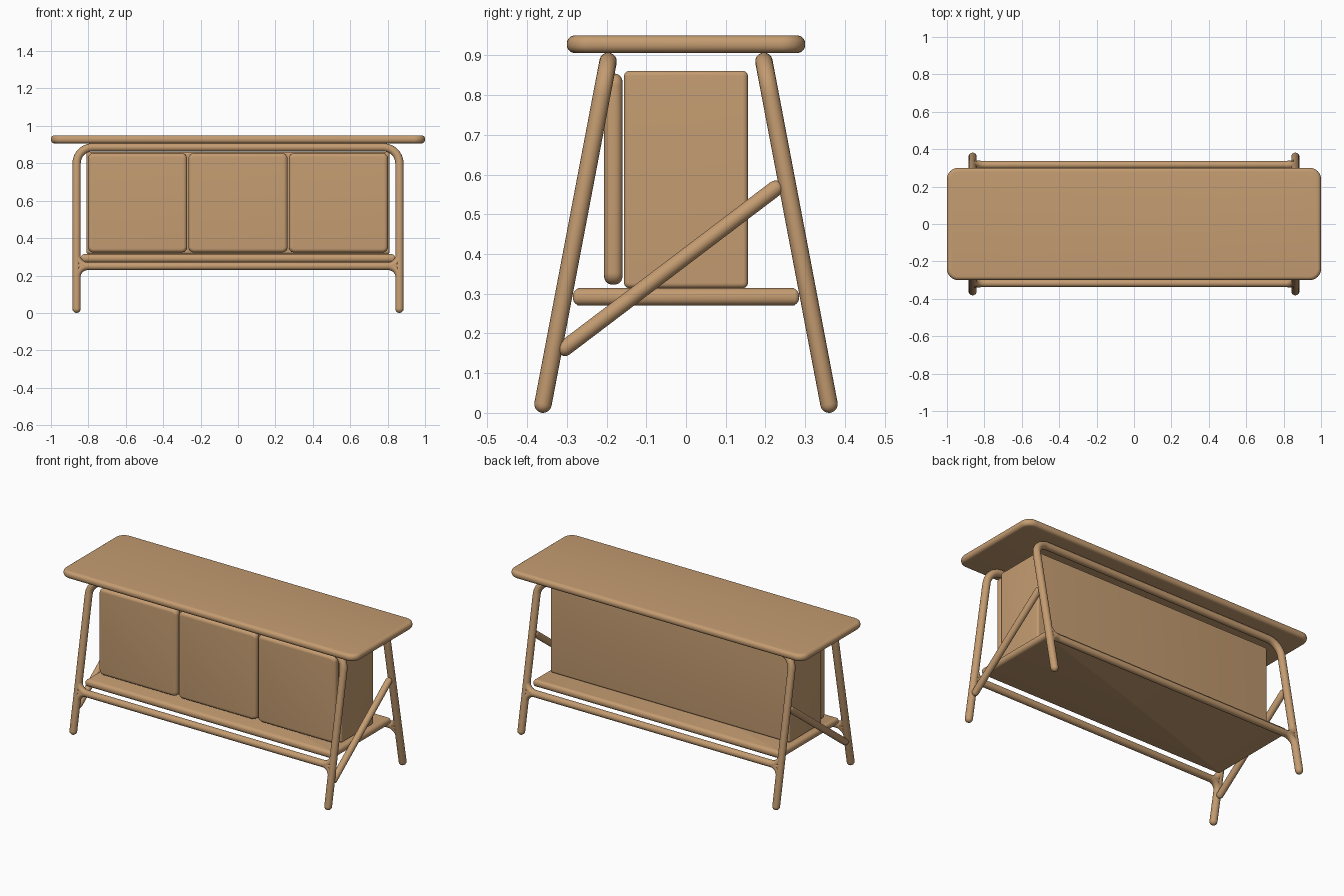
import bpy, bmesh, math
from mathutils import Vector

if "Cube" in bpy.data.objects:
    bpy.data.objects.remove(bpy.data.objects["Cube"])

wood = bpy.data.materials.new("warm_oak")
wood.diffuse_color = (0.552, 0.332, 0.165, 1)
wood.use_nodes = True
wood.node_tree.nodes["Principled BSDF"].inputs["Base Color"].default_value = wood.diffuse_color


def finish(name, mesh):
    mesh.materials.clear()
    mesh.materials.append(wood)
    ob = bpy.data.objects.new(name, mesh)
    bpy.context.collection.objects.link(ob)
    bpy.ops.object.select_all(action='DESELECT')
    ob.select_set(True)
    bpy.context.view_layer.objects.active = ob
    bpy.ops.object.shade_smooth_by_angle(angle=math.radians(35))
    return ob


def slab(name, lo, hi, axis, corner, rim):
    """Board with rounded corners around one axis and a rounded rim."""
    bm = bmesh.new()
    bmesh.ops.create_cube(bm, size=1)
    for v in bm.verts:
        v.co = Vector([lo[i] if v.co[i] < 0 else hi[i] for i in range(3)])
    if corner:
        side = [e for e in bm.edges
                if abs(e.verts[0].co[axis] - e.verts[1].co[axis]) > 1e-5]
        bmesh.ops.bevel(bm, geom=side, offset=corner, segments=8, profile=0.5,
                        affect='EDGES')
    bm.normal_update()
    caps = [f for f in bm.faces if abs(f.normal[axis]) > 0.99]
    edges = list({e for f in caps for e in f.edges})
    bmesh.ops.bevel(bm, geom=edges, offset=rim, segments=6, profile=0.5,
                    affect='EDGES')
    mesh = bpy.data.meshes.new(name)
    bm.to_mesh(mesh)
    bm.free()
    return finish(name, mesh)


def tube(name, paths, r):
    """Round rods with domed ends along each path of points."""
    cu = bpy.data.curves.new(name, 'CURVE')
    cu.dimensions = '3D'
    cu.bevel_depth = r
    cu.bevel_resolution = 6
    cu.use_fill_caps = True
    for path in paths:
        pts = [Vector(p) for p in path]
        d0 = (pts[0] - pts[1]).normalized()
        d1 = (pts[-1] - pts[-2]).normalized()
        angles = [math.radians(a) for a in (20, 40, 60, 75, 87)]
        start = [(pts[0] + d0 * r * math.sin(a), math.cos(a)) for a in reversed(angles)]
        end = [(pts[-1] + d1 * r * math.sin(a), math.cos(a)) for a in angles]
        full = start + [(p, 1.0) for p in pts] + end
        sp = cu.splines.new('POLY')
        sp.points.add(len(full) - 1)
        for q, (p, rad) in zip(sp.points, full):
            q.co = (*p, 1)
            q.radius = rad
    tmp = bpy.data.objects.new(name + "_path", cu)
    bpy.context.collection.objects.link(tmp)
    dg = bpy.context.evaluated_depsgraph_get()
    mesh = bpy.data.meshes.new_from_object(tmp.evaluated_get(dg))
    bpy.data.objects.remove(tmp)
    return finish(name, mesh)


def arc(cx, cz, r, a0, a1, n=10):
    return [(cx + r * math.cos(math.radians(a0 + (a1 - a0) * i / n)),
             cz + r * math.sin(math.radians(a0 + (a1 - a0) * i / n)))
            for i in range(n + 1)]


# table top
slab("table_top", (-1, -0.3, 0.906), (1, 0.3, 0.95), 2, 0.06, 0.02)

# lower shelf
slab("shelf", (-0.84, -0.285, 0.27), (0.84, 0.285, 0.314), 2, 0.012, 0.02)

# cabinet body
slab("cabinet_body", (-0.81, -0.156, 0.314), (0.81, 0.156, 0.861), 0, 0.014, 0.012)

# three doors on the front
for i in range(3):
    x = (i - 1) * 0.537
    slab(f"door_{i + 1}", (x - 0.265, -0.206, 0.323), (x + 0.265, -0.16, 0.854),
         1, 0.03, 0.02)

# leaning hoop frames, front and back
LX, R = 0.863, 0.022
for label, s in (("front", -1), ("back", 1)):
    def lean(pts):
        return [(x, s * (0.36 - (z - 0.022) * 0.19), z) for x, z in pts]
    hoop = ([(LX, 0.022)] + arc(LX - 0.085, 0.8, 0.085, 0, 90)
            + arc(-LX + 0.085, 0.8, 0.085, 90, 180) + [(-LX, 0.022)])
    tube(label + "_leg_hoop", [lean(hoop)], R)
    # crossbar with curved joints that blend into the legs
    paths = [lean([(-LX, 0.25), (LX, 0.25)])]
    for m in (-1, 1):
        for cz, a in ((0.25 - 0.06, 90), (0.25 + 0.06, -90)):
            bend = arc(LX - 0.06, cz, 0.06, a, 0)
            paths.append(lean([(m * x, z) for x, z in bend]))
    tube(label + "_crossbar", paths, 0.021)

# diagonal side braces
for label, m in (("left", -1), ("right", 1)):
    tube(label + "_brace", [[(m * LX, -0.305, 0.163), (m * LX, 0.225, 0.565)]], 0.02)
